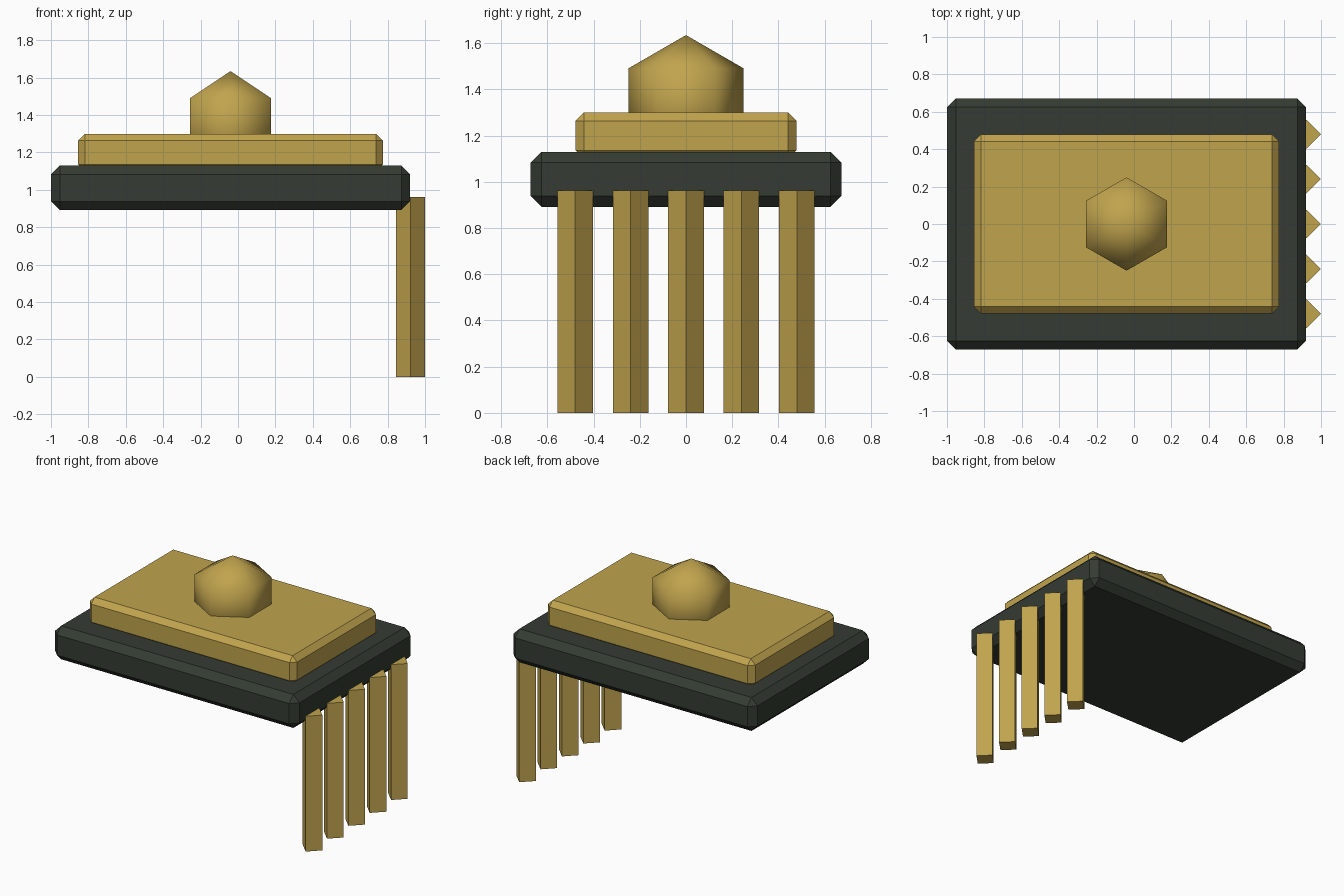
import bpy, bmesh
from math import pi, sin, cos
from mathutils import Vector

if "Cube" in bpy.data.objects:
    bpy.data.objects.remove(bpy.data.objects["Cube"])


def material(name, color):
    m = bpy.data.materials.new(name)
    m.diffuse_color = color
    m.use_nodes = True
    m.node_tree.nodes["Principled BSDF"].inputs["Base Color"].default_value = m.diffuse_color
    return m


GOLD = material("gold", (0.53, 0.37, 0.075, 1))
DARK = material("dark_cloth", (0.035, 0.045, 0.033, 1))


def finish(name, bm, mat, smooth=False):
    bmesh.ops.recalc_face_normals(bm, faces=bm.faces)
    for f in bm.faces:
        f.smooth = smooth
    me = bpy.data.meshes.new(name)
    bm.to_mesh(me)
    bm.free()
    me.materials.append(mat)
    ob = bpy.data.objects.new(name, me)
    bpy.context.collection.objects.link(ob)
    return ob


def slab(name, lo, hi, bevel, mat):
    """Chamfered box between two corners."""
    lo, hi = Vector(lo), Vector(hi)
    bm = bmesh.new()
    bmesh.ops.create_cube(bm, size=1)
    bmesh.ops.scale(bm, vec=hi - lo, verts=bm.verts)
    bmesh.ops.translate(bm, vec=(lo + hi) / 2, verts=bm.verts)
    ob = finish(name, bm, mat)
    mod = ob.modifiers.new("chamfer", 'BEVEL')
    mod.width = bevel
    mod.segments = 1
    return ob


# Dark base board and gold top plate
slab("base_board", (-1, -0.672, 0.892), (0.92, 0.672, 1.13), 0.047, DARK)
slab("top_plate", (-0.855, -0.478, 1.10), (0.775, 0.478, 1.30), 0.036, GOLD)

# Button: six-sided, three-ring ball, corners pointing along y
R = 0.288
bm = bmesh.new()
pts = [bm.verts.new((0, R * sin(i * pi / 3), R * cos(i * pi / 3))) for i in range(4)]
edges = [bm.edges.new(p) for p in zip(pts, pts[1:])]
bmesh.ops.spin(bm, geom=pts + edges, cent=(0, 0, 0), axis=(0, 0, 1),
               angle=2 * pi, steps=6)
bmesh.ops.remove_doubles(bm, verts=bm.verts, dist=1e-4)
bmesh.ops.translate(bm, vec=(-0.04, 0, 1.347), verts=bm.verts)
finish("button", bm, GOLD, smooth=True)

# Fringe: five diamond-section strands hanging from the right edge
for i in range(5):
    bm = bmesh.new()
    bmesh.ops.create_cone(bm, cap_ends=True, segments=4, radius1=0.077,
                          radius2=0.077, depth=0.962)
    bmesh.ops.translate(bm, vec=(0.922, (i - 2) * 0.24, 0.481), verts=bm.verts)
    finish(f"fringe_strand_{i + 1}", bm, GOLD)
